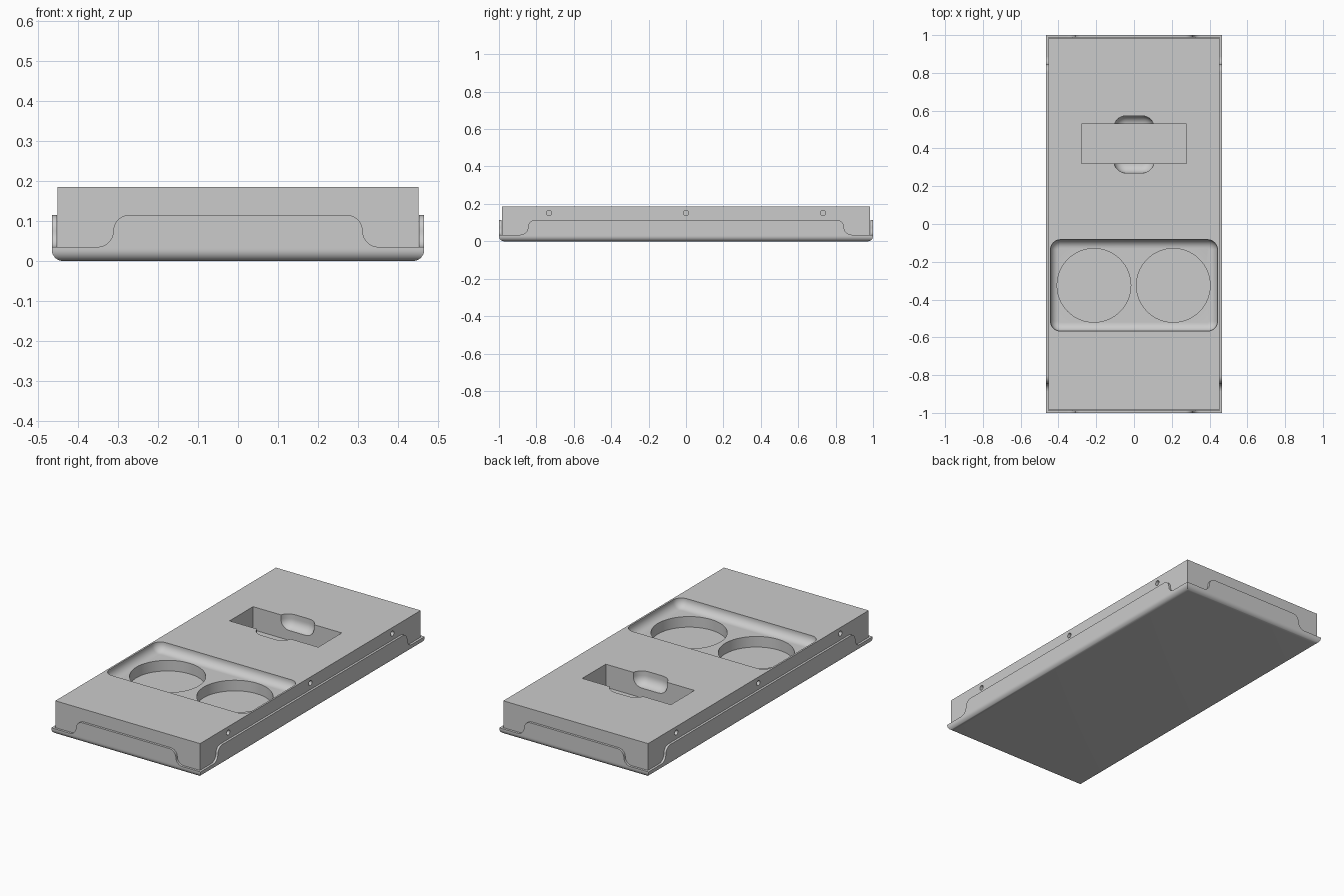
import bpy, bmesh, math

cube = bpy.data.objects.get("Cube")
if cube:
    bpy.data.objects.remove(cube, do_unlink=True)

grey = bpy.data.materials.new("plain grey")
grey.use_nodes = True
color = (0.6, 0.6, 0.6, 1)
grey.diffuse_color = color
grey.node_tree.nodes["Principled BSDF"].inputs["Base Color"].default_value = color


def make_object(name, bm):
    bmesh.ops.recalc_face_normals(bm, faces=bm.faces)
    mesh = bpy.data.meshes.new(name)
    bm.to_mesh(mesh)
    bm.free()
    mesh.materials.append(grey)
    obj = bpy.data.objects.new(name, mesh)
    bpy.context.collection.objects.link(obj)
    return obj


def box(name, low, high, corner=0, fillet=0):
    """Box with optional rounded upright corners and rounded bottom rim."""
    bm = bmesh.new()
    bmesh.ops.create_cube(bm, size=1)
    for v in bm.verts:
        for i in range(3):
            v.co[i] = low[i] if v.co[i] < 0 else high[i]
    if corner:
        upright = [e for e in bm.edges if abs(e.verts[0].co.z - e.verts[1].co.z) > 1e-4]
        bmesh.ops.bevel(bm, geom=upright, offset=corner, segments=8, profile=0.5, affect='EDGES')
    if fillet:
        rim = [e for e in bm.edges if all(abs(v.co.z - low[2]) < 1e-4 for v in e.verts)]
        bmesh.ops.bevel(bm, geom=rim, offset=fillet, segments=8, profile=0.5, affect='EDGES')
    return make_object(name, bm)


def cylinder(name, center, radius, depth, sideways=False):
    bm = bmesh.new()
    bmesh.ops.create_cone(bm, cap_ends=True, segments=64, radius1=radius, radius2=radius, depth=depth)
    obj = make_object(name, bm)
    obj.location = center
    if sideways:
        obj.rotation_euler.y = math.pi / 2
    return obj


def carve(target, cutter, operation='DIFFERENCE'):
    mod = target.modifiers.new("carve", 'BOOLEAN')
    mod.operation, mod.solver, mod.object = operation, 'EXACT', cutter
    bpy.context.view_layer.objects.active = target
    bpy.ops.object.modifier_apply(modifier=mod.name)
    bpy.data.objects.remove(cutter, do_unlink=True)


def smooth(obj):
    bpy.ops.object.select_all(action='DESELECT')
    obj.select_set(True)
    bpy.context.view_layer.objects.active = obj
    bpy.ops.object.shade_smooth_by_angle(angle=math.radians(30))


TOP, LIP, RIM, WALL = 0.185, 0.035, 0.115, 0.013
HX, HY = 0.466, 1.0


def raised_wall(name, half, to_point):
    """Plate whose ends sweep up from the low lip to the high rim in an S curve."""
    r = (RIM - LIP) / 2
    side = []
    for i in range(9):
        a = math.pi / 2 * i / 8
        side.append((half + r - r * math.sin(a), LIP + r - r * math.cos(a)))
    for i in range(1, 9):
        a = math.pi / 2 * i / 8
        side.append((half - r + r * math.cos(a), LIP + r + r * math.sin(a)))
    outline = side + [(-u, z) for u, z in reversed(side)]
    bm = bmesh.new()
    rings = [[bm.verts.new(to_point(u, d, z)) for u, z in outline] for d in (0, WALL)]
    bm.faces.new(rings[0])
    bm.faces.new(rings[1][::-1])
    n = len(outline)
    for i in range(n):
        j = (i + 1) % n
        bm.faces.new((rings[0][i], rings[0][j], rings[1][j], rings[1][i]))
    return make_object(name, bm)


# Shallow tray with rounded underside
tray = box("tray", (-HX, -HY, 0), (HX, HY, LIP), fillet=0.028)
carve(tray, box("tray_cavity", (-HX + WALL, -HY + WALL, WALL), (HX - WALL, HY - WALL, 1)))
smooth(tray)

# Raised middle section on each tray side
for s, end, side in ((-1, "front", "right"), (1, "back", "left")):
    smooth(raised_wall(end + "_wall", 0.312, lambda u, d, z: (u, s * (HY - d), z)))
    smooth(raised_wall(side + "_wall", 0.845, lambda u, d, z: (s * (HX - d), u, z)))

# Block seated in the tray
block = box("insert_block", (-0.452, -0.984, WALL + 0.001), (0.452, 0.984, TOP))

# Wide rounded recess with two round wells
carve(block, box("wide_recess", (-0.442, -0.567, 0.135), (0.442, -0.083, 0.3), 0.052, 0.045))
for x in (-0.212, 0.208):
    carve(block, cylinder("round_well", (x, -0.325, 0.175), 0.195, 0.2))

# Finger scoop crossed by a deeper rectangular slot
carve(block, box("finger_scoop", (-0.107, 0.27, 0.11), (0.107, 0.573, 0.3), 0.065, 0.05))
carve(block, box("slot", (-0.277, 0.32, 0.055), (0.277, 0.53, 0.3)))

# Small round holes along both long sides
for x in (-0.452, 0.452):
    for y in (-0.732, 0, 0.732):
        carve(block, cylinder("side_hole", (x, y, 0.151), 0.014, 0.04, True))
smooth(block)
